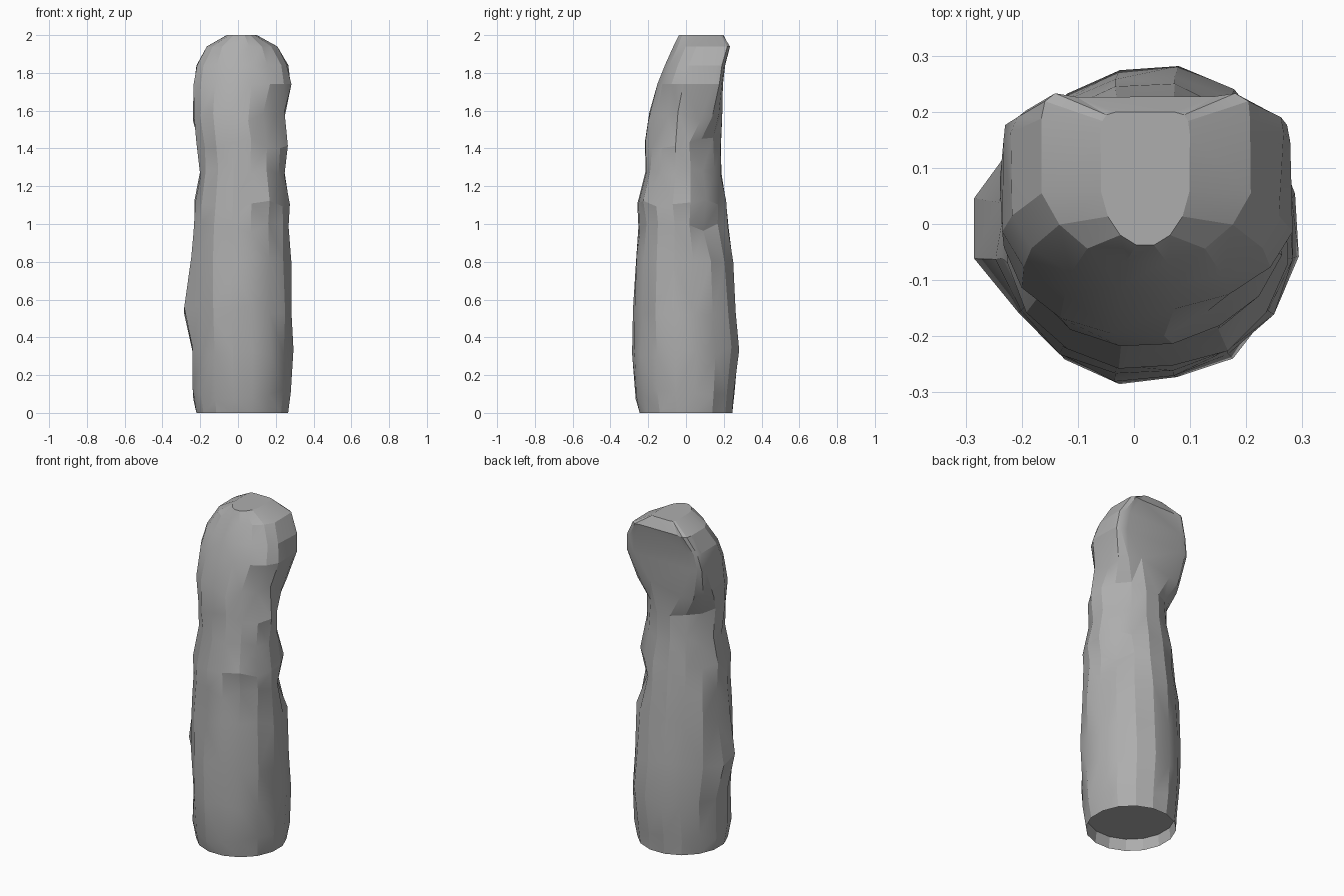
import bpy
import bmesh
import math
import random
from mathutils import Vector

cube = bpy.data.objects.get("Cube")
if cube:
    bpy.data.objects.remove(cube)

random.seed(11)
SIDES = 16

# Weathered grey stone
stone = bpy.data.materials.new("grey stone")
stone.use_nodes = True
grey = (0.42, 0.42, 0.42, 1)
stone.diffuse_color = grey
stone.node_tree.nodes["Principled BSDF"].inputs["Base Color"].default_value = grey

# Height, left and right limits, front and back limits, back squareness (low is square)
rings = [
    (0.00, -.225, .27, -.25, .25, 1),
    (0.10, -.24, .285, -.272, .262, 1),
    (0.32, -.24, .293, -.285, .283, 1),
    (0.54, -.255, .293, -.282, .268, 1),
    (0.80, -.25, .288, -.273, .25, 1),
    (0.98, -.24, .28, -.255, .228, 1),
    (1.10, -.232, .277, -.262, .215, 1),
    (1.27, -.207, .25, -.22, .19, 1),
    (1.43, -.22, .265, -.22, .19, 1.05),
    (1.57, -.24, .25, -.20, .192, .55),
    (1.74, -.238, .282, -.155, .196, .2),
    (1.84, -.222, .268, -.115, .208, .2),
    (1.94, -.165, .21, -.07, .24, .25),
    (2.00, -.06, .10, -.04, .20, .25),
]

# Bumps and hollows: centre, reach, push
dents = [
    (Vector((-.25, .02, .54)), .14, Vector((-.045, 0, 0))),
    (Vector((.22, .13, .95)), .15, Vector((-.04, -.03, 0))),
    (Vector((.22, .13, 1.38)), .13, Vector((-.03, -.02, 0))),
    (Vector((-.18, .13, 1.36)), .13, Vector((.02, -.02, 0))),
    (Vector((.16, -.13, 1.60)), .12, Vector((-.015, .02, 0))),
    (Vector((.02, .24, 1.94)), .15, Vector((0, -.03, 0))),
]


def limit_point(ring, i):
    z, x0, x1, y0, y1, power = ring
    a = math.tau * (i + .5) / SIDES
    c, s = math.cos(a), math.sin(a)
    p = power if s > 0 else 1
    x = (x0 + x1) / 2 + (x1 - x0) / 2 * math.copysign(abs(c) ** p, c)
    middle = (y0 + y1) / 2
    y = middle + (y1 - y0) / 2 * math.copysign(abs(s) ** p, s)
    v = Vector((x, y, z))
    if 0 < z < 2:
        for centre, reach, push in dents:
            v += push * max(0, 1 - (v - centre).length / reach) ** .5
        scale = 1 + random.uniform(-.028, .022)
        v.x *= scale
        if z < 1.6:
            v.y = middle + (v.y - middle) * scale
            v.z += random.uniform(-.03, .03)
    return v


# Standing stone, skinned ring by ring
bm = bmesh.new()
loops = [[bm.verts.new(limit_point(r, i)) for i in range(SIDES)] for r in rings]
for low, high in zip(loops, loops[1:]):
    for i in range(SIDES):
        j = (i + 1) % SIDES
        bm.faces.new((low[i], low[j], high[j], high[i]))
bm.faces.new(loops[-1])

# Shallow recess under the foot
foot = [bm.verts.new((v.co.x * .97, v.co.y * .97, .07)) for v in loops[0]]
for i in range(SIDES):
    j = (i + 1) % SIDES
    bm.faces.new((foot[i], foot[j], loops[0][j], loops[0][i]))
bm.faces.new(foot[::-1])
bmesh.ops.triangulate(bm, faces=[f for f in bm.faces if len(f.verts) == 4])

mesh = bpy.data.meshes.new("standing_stone")
bm.to_mesh(mesh)
bm.free()
mesh.materials.append(stone)
standing_stone = bpy.data.objects.new("standing_stone", mesh)
bpy.context.collection.objects.link(standing_stone)

# Soft shading with sharp chipped edges
bpy.context.view_layer.objects.active = standing_stone
standing_stone.select_set(True)
bpy.ops.object.shade_smooth_by_angle(angle=math.radians(20))
